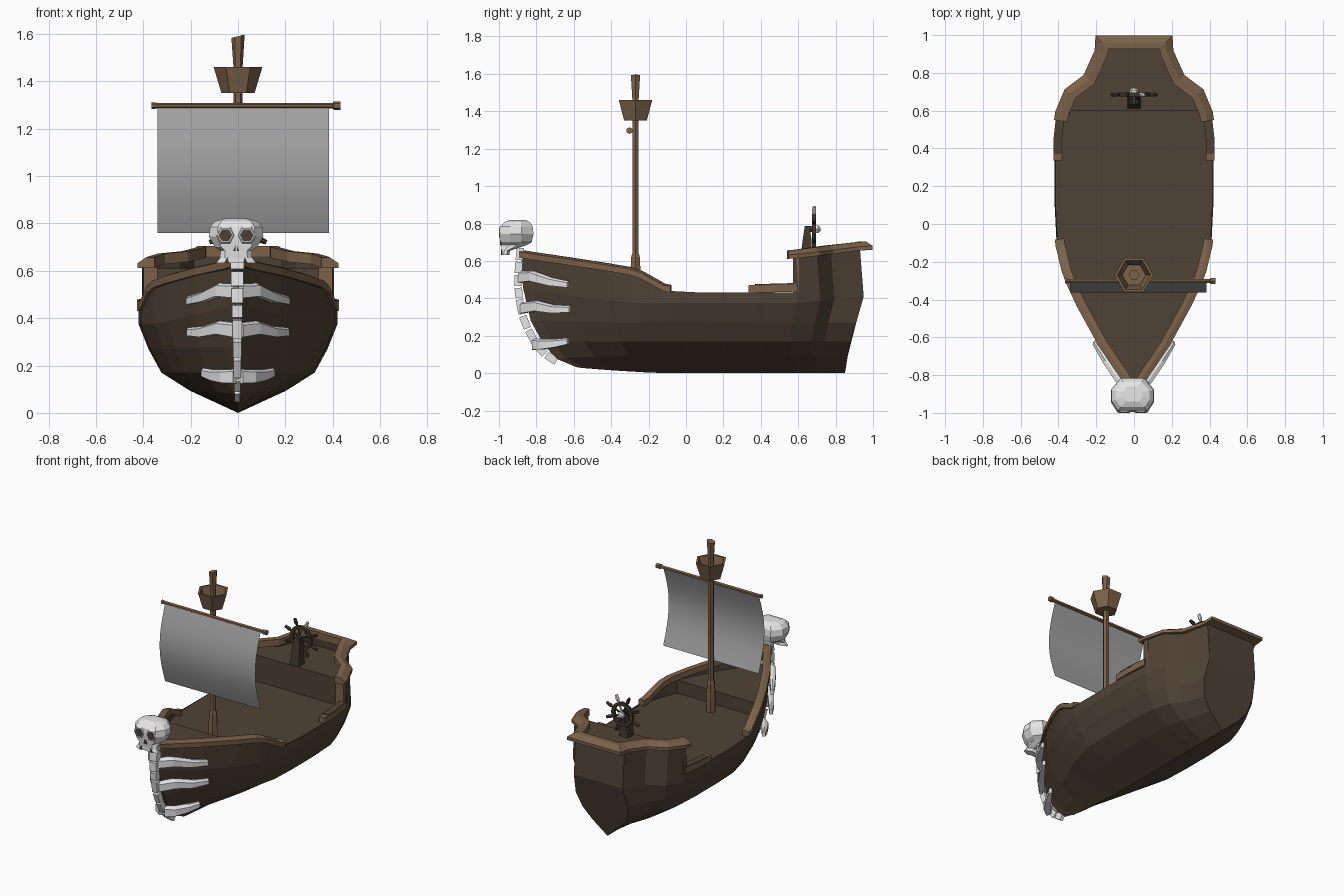
import bpy, bmesh, math
from mathutils import Vector, Matrix

if "Cube" in bpy.data.objects:
    bpy.data.objects.remove(bpy.data.objects["Cube"])

def mat(name, c):
    m = bpy.data.materials.new(name)
    m.diffuse_color = (*c, 1)
    m.use_nodes = True
    m.node_tree.nodes["Principled BSDF"].inputs["Base Color"].default_value = m.diffuse_color
    return m

DARK = mat("dark_hull_wood", (.080, .055, .036))
WOOD = mat("rail_wood", (.200, .122, .068))
WHEEL = mat("wheel_wood", (.055, .040, .026))
BONE = mat("bone_white", (.80, .80, .80))
CLOTH = mat("sail_grey", (.36, .36, .36))
HOLE = mat("socket_brown", (.07, .05, .035))

def mesh(name, verts, faces, m, fix=True):
    me = bpy.data.meshes.new(name)
    me.from_pydata([tuple(v) for v in verts], [], faces)
    if fix:
        bm = bmesh.new()
        bm.from_mesh(me)
        bmesh.ops.recalc_face_normals(bm, faces=bm.faces)
        bm.to_mesh(me)
        bm.free()
    me.materials.append(m)
    ob = bpy.data.objects.new(name, me)
    bpy.context.collection.objects.link(ob)
    return ob

def loft(name, rings, m, caps=True):
    n = len(rings[0])
    verts = [p for r in rings for p in r]
    faces = [(i*n+j, i*n+(j+1) % n, (i+1)*n+(j+1) % n, (i+1)*n+j)
             for i in range(len(rings)-1) for j in range(n)]
    if caps:
        faces += [tuple(range(n)), tuple(range(len(verts)-n, len(verts)))]
    return mesh(name, verts, faces, m)

def strip(name, path, sizes, m, drop=0):
    """Sweep a box section along a path; outer side is right of travel, drop bevels it."""
    P = [Vector(p) for p in path]
    rings = []
    for i, p in enumerate(P):
        a = (p - P[i-1]) if i else P[1] - p
        b = (P[i+1] - p) if i < len(P)-1 else a
        a, b = a.xy.normalized(), b.xy.normalized()
        t = (a + b).normalized()
        w, h = sizes[min(i, len(sizes)-1)]
        n = Vector((t.y, -t.x, 0)) * (w/2 / max(.6, t.dot(a)))
        z = Vector((0, 0, h/2))
        rings.append([p-n-z, p-n+z, p+z, p+n+z-Vector((0, 0, drop)), p+n-z])
    return loft(name, rings, m)

def both(name, path, sizes, m, drop=0):
    for side, s in (("left", -1), ("right", 1)):
        ob = strip(name + "_" + side, path, sizes, m, drop)
        if s < 0:
            ob.data.transform(Matrix.Scale(-1, 4, Vector((1, 0, 0))))
            ob.data.flip_normals()

def box(name, c, s, m, rot=None):
    R = rot or Matrix.Identity(3)
    q = [(-1, -1), (1, -1), (1, 1), (-1, 1)]
    return loft(name, [[Vector(c) + R @ Vector((x*s[0]/2, y*s[1]/2, k*s[2]/2)) for x, y in q]
                       for k in (-1, 1)], m)

def turned(name, prof, m, at=(0, 0, 0), rot=None, n=6, caps=True):
    R = rot or Matrix.Identity(3)
    return loft(name, [[Vector(at) + R @ Vector((r*math.cos(k*math.tau/n), r*math.sin(k*math.tau/n), z))
                        for k in range(n)] for r, z in prof], m, caps)

# hull: stations of (y, half width, low half width, gunwale height)
ST = [(-.88, .012, .012, .62), (-.82, .05, .05, .615), (-.635, .18, .18, .585), (-.42, .295, .295, .55),
      (-.3, .35, .35, .53), (-.24, .37, .37, .51), (-.1, .41, .41, .44), (.1, .42, .42, .43),
      (.35, .42, .42, .43), (.575, .405, .405, .43), (.576, .405, .405, .63), (.7, .355, .36, .645),
      (.775, .245, .29, .655), (.93, .185, .22, .665)]
# rows of (bow y, stern y, bow z, mid z, width fraction)
ROWS = [(-.872, .95, .46, .375, 1), (-.83, .91, .28, .27, .90), (-.77, .88, .17, .17, .77),
        (-.70, .865, .08, .093, .48), (-.58, .85, .03, 0, 0)]
rings = []
for y, w, wl, zt in ST:
    s = (y + .88) / 1.81
    half = [Vector((w, y, zt))]
    for k, (b, e, zb, zm, f) in enumerate(ROWS):
        lift = max(0, 1 - s/.35) ** 1.5
        z = zm + (zb - zm) * lift
        if k == 0:
            z += .035 * max(0, (s - .8) / .2)
        half.append(Vector(((wl if k else w) * f, b + (e - b)*s, z)))
    rings.append(half + [Vector((-p.x, p.y, p.z)) for p in half[-2::-1]])
n = len(rings[0])
faces = [(i*n+j, (i+1)*n+j, (i+1)*n+j+1, i*n+j+1) for i in range(len(rings)-1) for j in range(n-1)]
L = (len(rings)-1)*n
faces += [tuple(range(n)), (L, L+1, L+n-2, L+n-1), tuple(range(L+1, L+n-1))]
mesh("hull", [p for r in rings for p in r], faces, DARK)

# decks and the steps between them
def width(y):
    for a, b in zip(ST, ST[1:]):
        if a[0] <= y <= b[0]:
            return a[1] + (b[1]-a[1])*(y-a[0])/(b[0]-a[0])
    return ST[-1][1]

def deck(name, y0, y1, z):
    ys = [y0] + [s[0] for s in ST if y0 < s[0] < y1 and s[0] != .576] + [y1]
    v = [(sg*(width(y)-.004), y, z) for y in ys for sg in (-1, 1)]
    mesh(name, v, [(2*i, 2*i+1, 2*i+3, 2*i+2) for i in range(len(ys)-1)], DARK, False)

deck("fore_deck", -.87, -.36, .52)
deck("main_deck", -.37, .61, .43)
deck("stern_deck", .6, .928, .61)
for nm, y, z, s in (("fore_step", -.36, .52, -1), ("stern_step", .6, .61, 1)):
    w = (width(y) - .004) * s
    mesh(nm, [(-w, y, .42), (w, y, .42), (w, y, z), (-w, y, z)], [(0, 1, 2, 3)], DARK, False)

# rails
both("bow_rail", [(.395, -.08, .452), (.39, -.115, .458), (.36, -.24, .527), (.338, -.3, .547), (.283, -.42, .567),
                  (.165, -.635, .6), (.04, -.82, .627), (.008, -.88, .637)][::-1], [(.05, .04)], WOOD, .008)
both("stern_rail", [(.388, .545, .634), (.382, .585, .637), (.338, .69, .65), (.238, .765, .66),
                    (.173, .91, .677), (.17, .962, .682), (0, .962, .682)], [(.072, .045)], WOOD, .024)
both("waist_rail", [(.404, .335, .45), (.403, .45, .452), (.388, .59, .456)], [(.045, .04)], WOOD)
both("waist_rail_cap", [(.405, .37, .472), (.404, .45, .474), (.388, .59, .478)], [(.044, .008)], DARK)
both("stern_post", [(.37, .572, .52), (.37, .605, .52)], [(.06, .19)], WOOD)

# mast, crow's nest and yard
MY = -.27
turned("mast", [(.032, .42), (.032, .52), (.027, .62), (.02, .64), (.02, 1.37)], WOOD, (0, MY, 0))
turned("lookout_basket", [(.02, 1.35), (.07, 1.35), (.103, 1.46), (.088, 1.46), (.062, 1.37), (.02, 1.37)],
       WOOD, (0, MY, 0), caps=False)
tip = turned("mast_tip", [(.018, 1.36), (.02, 1.47), (.022, 1.5), (.028, 1.59)], WOOD, (0, MY, 0))
for v in tip.data.vertices:
    if v.co.z > 1.55:
        v.co.z += v.co.x * .25
turned("yard", [(.015, -.365), (.012, -.34), (.012, .40), (.018, .405), (.018, .432)], WOOD,
       (0, -.302, 1.297), Matrix.Rotation(math.pi/2, 3, 'Y'))

# sail: vertical arc swept across
N = 12
v = [(x, -.303 - .06*math.sin(math.pi*i/N), 1.297 - .537*i/N) for i in range(N+1) for x in (-.34, .385)]
sail = mesh("sail", v, [(2*i, 2*i+2, 2*i+3, 2*i+1) for i in range(N)], CLOTH, False)
sail.data.shade_smooth()

# steering wheel
C = Vector((0, .685, .77))
RX = Matrix.Rotation(-math.pi/2, 3, 'X')
FRONT = Matrix.Rotation(math.pi/2, 3, 'X')
loft("wheel_post", [[(x, y, z) for x, y in ((-w, a), (w, a), (w, b), (-w, b))]
                    for z, w, a, b in ((.6, .035, .61, .675), (.72, .028, .625, .67), (.785, .02, .635, .66))], WHEEL)
turned("wheel_axle", [(.018, -.05), (.018, .012)], WHEEL, C, RX)
turned("wheel_rim", [(.082, -.01), (.082, .01), (.06, .01), (.06, -.01), (.082, -.01)], WHEEL, C, RX, 16, False)
for k in range(8):
    a = (k + .5) * math.tau / 8
    R = Matrix.Rotation(a, 3, 'Y')
    turned("wheel_spoke", [(.007, 0), (.007, .088), (.013, .098), (.010, .13)],
           BONE if k == 0 else WHEEL, C, R)
turned("wheel_hub_bone", [(.024, .01), (.024, .022), (.012, .034)], BONE, C, RX)

# figurehead skull: stacked rounded rings (z, half width, front y, back y)
X0 = -.008
sk = []
for z, w, f, b in ((.632, .085, -.985, -.945), (.655, .068, -.985, -.94), (.685, .066, -.988, -.85),
                   (.70, .09, -.99, -.825), (.745, .115, -.995, -.815), (.785, .11, -.99, -.82),
                   (.808, .09, -.97, -.835), (.82, .05, -.94, -.86)):
    d = b - f
    sk.append([(X0+w*x, f + d*t, z) for x, t in ((-.7, 0), (.7, 0), (1, .3), (1, .65), (.55, 1),
                                                  (-.55, 1), (-1, .65), (-1, .3))])
loft("skull", sk, BONE)
for s in (-1, 1):
    turned("eye_rim", [(.042, -.004), (.034, .005)], BONE, (X0+s*.045, -.993, .75), FRONT)
    turned("eye_socket", [(.029, -.004), (.029, .004)], HOLE, (X0+s*.045, -.996, .75), FRONT)
    loft("nose_hole", [[(X0+s*a, y, z) for a, z in ((.003, .71), (.012, .683), (.003, .683))]
                       for y in (-.995, -.986)], HOLE)
    loft("jaw_gap", [[(X0+s*a, y, z) for a, z in ((.03, .632), (.05, .632), (.036, .66))]
                     for y in (-.99, -.983)], HOLE)

# spine vertebrae down the stem
SP = [(-.885, .675), (-.892, .60), (-.897, .53), (-.897, .46), (-.892, .40), (-.875, .31), (-.845, .235),
      (-.80, .15), (-.75, .10), (-.69, .06)]
for i, (a, b) in enumerate(zip(SP, SP[1:])):
    d = Vector((0, b[0]-a[0], b[1]-a[1]))
    w = .058 - .0045*i
    box("vertebra", (-.003, (a[0]+b[0])/2, (a[1]+b[1])/2), (w, .04, d.length*.86), BONE,
        Matrix.Rotation(math.atan2(d.y, -d.z), 3, 'X'))

# ribs wrapped round the bow
for nm, path in (("upper_rib", [(.01, -.885, .515), (.08, -.825, .52), (.15, -.725, .49), (.212, -.63, .475)]),
                 ("middle_rib", [(.01, -.875, .35), (.08, -.80, .36), (.15, -.71, .343), (.21, -.62, .343)]),
                 ("lower_rib", [(.01, -.81, .155), (.06, -.77, .155), (.105, -.70, .16), (.148, -.63, .172)])):
    both(nm, path, [(.035, .06), (.04, .055), (.035, .045), (.02, .035)], BONE, .01)
